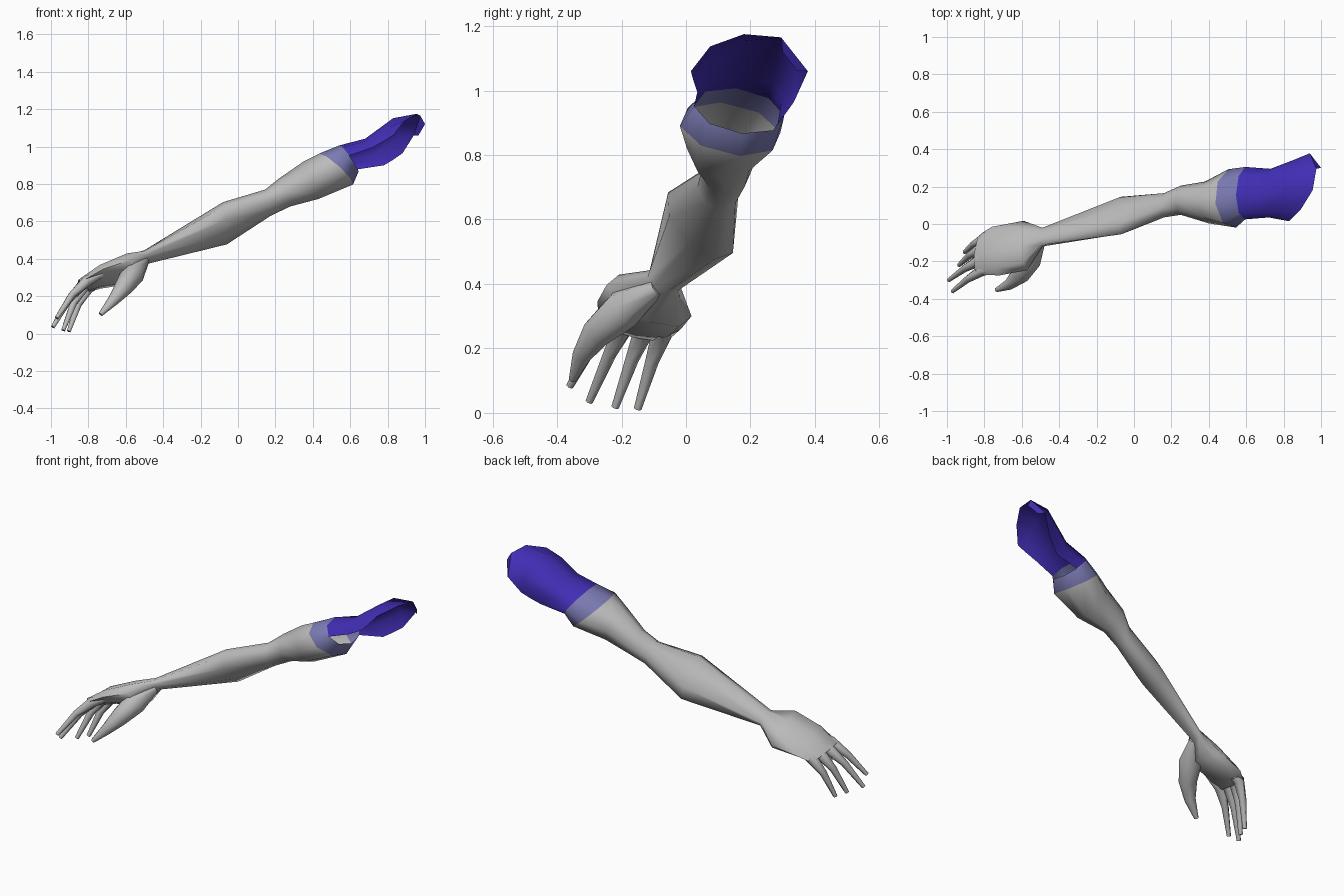
import bpy, bmesh, math
from mathutils import Vector

if "Cube" in bpy.data.objects:
    bpy.data.objects.remove(bpy.data.objects["Cube"])


def material(name, rgb):
    m = bpy.data.materials.new(name)
    m.diffuse_color = (*rgb, 1)
    m.use_nodes = True
    m.node_tree.nodes["Principled BSDF"].inputs["Base Color"].default_value = m.diffuse_color
    return m


GREY = material("pale grey", (0.50, 0.50, 0.50))
LILAC = material("lilac", (0.20, 0.20, 0.46))
VIOLET = material("deep violet", (0.052, 0.027, 0.46))


def loft(name, rows, mats, closed=True, caps=(), bands=None, angle=70):
    """Skin rows of points; bands gives the material index per strip."""
    bm = bmesh.new()
    vs = [[bm.verts.new(p) for p in row] for row in rows]
    n = len(rows[0])
    for i in range(len(rows) - 1):
        for j in range(n if closed else n - 1):
            k = (j + 1) % n
            f = bm.faces.new((vs[i][j], vs[i][k], vs[i + 1][k], vs[i + 1][j]))
            f.material_index = bands[i] if bands else 0
    for c in caps:
        bm.faces.new(vs[c])
    bmesh.ops.recalc_face_normals(bm, faces=bm.faces)
    me = bpy.data.meshes.new(name)
    bm.to_mesh(me)
    bm.free()
    for m in mats:
        me.materials.append(m)
    ob = bpy.data.objects.new(name, me)
    bpy.context.collection.objects.link(ob)
    bpy.ops.object.select_all(action='DESELECT')
    ob.select_set(True)
    bpy.context.view_layer.objects.active = ob
    bpy.ops.object.shade_smooth_by_angle(angle=math.radians(angle))
    return ob


def ring(c, up, side, n=8):
    """Oval section from a centre and its two half axes."""
    c, up, side = Vector(c), Vector(up), Vector(side)
    return [c + side * math.cos(t) + up * math.sin(t)
            for t in (2 * math.pi * i / n for i in range(n))]


def digit(name, path, radii, n=6):
    """Tapered tube along a path."""
    path = [Vector(p) for p in path]
    rows = []
    for i, p in enumerate(path):
        d = (path[min(i + 1, len(path) - 1)] - path[max(i - 1, 0)]).normalized()
        side = (Vector((0, 1, 0)) - d * d.y).normalized()
        rows.append(ring(p, d.cross(side) * radii[i], side * radii[i], n))
    return loft(name, rows, [GREY], caps=(0, -1))


# Palm, forearm and upper arm in one skin: centre, half height, half width
sections = [
    ((-0.825, -0.16, 0.255), (-0.03, 0, 0.022), (0.01, 0.11, -0.025)),
    ((-0.74, -0.145, 0.303), (-0.02, 0, 0.048), (-0.02, 0.13, -0.042)),
    ((-0.58, -0.115, 0.348), (-0.03, 0, 0.066), (-0.01, 0.132, -0.048)),
    ((-0.49, -0.07, 0.41), (-0.01, -0.01, 0.036), (0, 0.05, -0.01)),
    ((-0.07, 0.045, 0.59), (-0.01, -0.045, 0.113), (-0.01, 0.097, -0.02)),
    ((0.16, 0.10, 0.70), (-0.015, -0.01, 0.07), (0, 0.065, 0)),
    ((0.25, 0.127, 0.755), (-0.03, 0, 0.075), (0, 0.078, 0)),
    ((0.39, 0.115, 0.82), (-0.04, 0, 0.10), (-0.01, 0.112, 0)),
    ((0.525, 0.137, 0.88), (-0.09, -0.03, 0.083), (-0.02, 0.156, -0.01)),
    ((0.595, 0.165, 0.937), (-0.05, -0.01, 0.07), (0, 0.14, -0.015)),
]
rings = [ring(*s) for s in sections]
loft("arm_and_palm", rings, [GREY, LILAC], caps=(0,), bands=[0] * 8 + [1])

# Fingers: knuckle and tip, rooted inside the palm and slightly bowed
fingers = {
    "little_finger": ((-0.80, -0.075, 0.243), (-0.905, -0.15, 0.012)),
    "ring_finger": ((-0.82, -0.13, 0.254), (-0.935, -0.22, 0.017)),
    "middle_finger": ((-0.825, -0.192, 0.268), (-0.99, -0.30, 0.035)),
    "index_finger": ((-0.81, -0.245, 0.280), (-0.97, -0.36, 0.083)),
}
for name, (a, b) in fingers.items():
    a, b = Vector(a), Vector(b)
    root = a + Vector((0.09, 0.01, 0.045))
    mid = a.lerp(b, 0.42) + Vector((-0.010, 0, 0.010))
    digit(name, [root, a, mid, b], [0.022, 0.033, 0.021, 0.012])

# Thumb flowing out of the wrist side of the palm
digit("thumb", [(-0.50, -0.09, 0.39), (-0.56, -0.19, 0.325), (-0.61, -0.275, 0.25),
                (-0.665, -0.322, 0.18), (-0.735, -0.352, 0.103)],
      [0.028, 0.065, 0.050, 0.031, 0.012], 8)

# Open sleeve shell, joined to the arm's end and covering its top and back
end = rings[-1]
sleeve = [
    [end[j] for j in (4, 3, 2, 1, 0, 7)],
    [(0.72, 0.035, 0.995), (0.69, 0.065, 1.03), (0.68, 0.15, 1.042),
     (0.70, 0.265, 1.02), (0.73, 0.295, 0.96), (0.78, 0.285, 0.90)],
    [(0.79, 0.022, 1.035), (0.80, 0.065, 1.10), (0.83, 0.17, 1.152),
     (0.85, 0.29, 1.155), (0.86, 0.345, 1.05), (0.83, 0.31, 0.93)],
    [(0.83, 0.015, 1.06), (0.89, 0.075, 1.137), (0.955, 0.18, 1.175),
     (0.975, 0.295, 1.165), (0.94, 0.378, 1.06), (0.88, 0.335, 0.965)],
]
loft("sleeve", sleeve, [VIOLET], closed=False)

# Corner of the sleeve rim at the shoulder
loft("sleeve_rim", [[sleeve[3][3], sleeve[3][4]],
                    [(1.0, 0.30, 1.12), (0.965, 0.345, 1.06)]], [VIOLET], closed=False)
